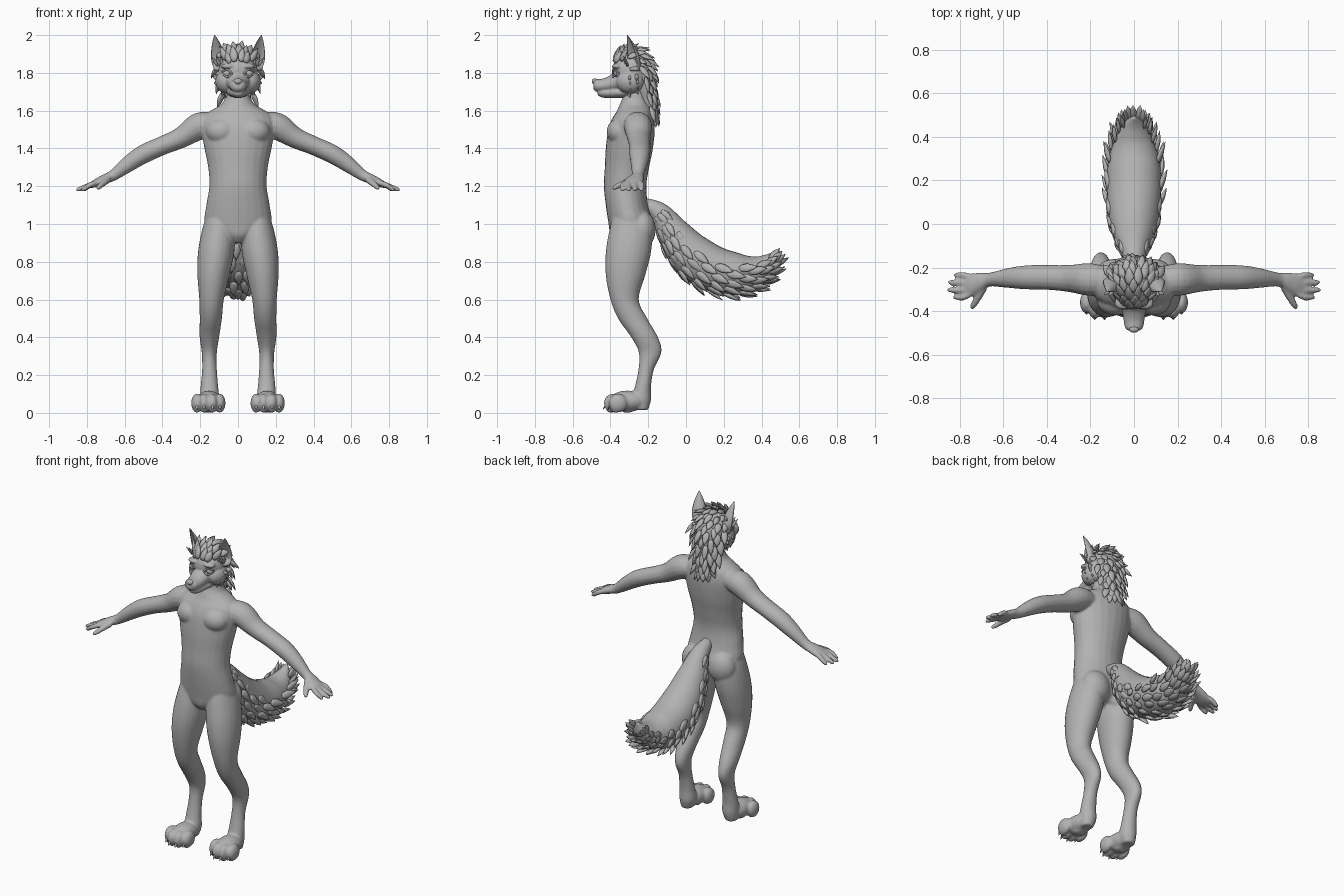
import bpy, bmesh, math, random
from mathutils import Vector, Matrix

random.seed(4)
if "Cube" in bpy.data.objects:
    bpy.data.objects.remove(bpy.data.objects["Cube"])

GREY = (0.45, 0.45, 0.45, 1)
fur = bpy.data.materials.new("fur grey")
fur.use_nodes = True
fur.diffuse_color = GREY
fur.node_tree.nodes["Principled BSDF"].inputs["Base Color"].default_value = GREY
X, Y, Z = Vector((1, 0, 0)), Vector((0, 1, 0)), Vector((0, 0, 1))


def refine(rows, steps=5):
    """Smooth interpolation through rows of numbers."""
    out = []
    for i in range(len(rows) - 1):
        p0, p1, p2, p3 = (Vector(rows[min(max(j, 0), len(rows) - 1)]) for j in range(i - 1, i + 3))
        for k in range(steps):
            t = k / steps
            out.append(p1 + (p2 - p0) * t / 2 + (p0 * 2 - p1 * 5 + p2 * 4 - p3) * t * t / 2
                       + (p1 * 3 - p0 - p2 * 3 + p3) * t ** 3 / 2)
    return out + [Vector(rows[-1])]


def skin(bm, rings):
    """Join rings of points into one closed surface."""
    loops = [[bm.verts.new(p) for p in ring] for ring in rings]
    n = len(loops[0])
    faces = [bm.faces.new((a[i], a[(i + 1) % n], b[(i + 1) % n], b[i]))
             for a, b in zip(loops, loops[1:]) for i in range(n)]
    faces += [bm.faces.new(loops[0]), bm.faces.new(loops[-1])]
    bmesh.ops.recalc_face_normals(bm, faces=faces)


def circle(n):
    return [(math.cos(math.tau * i / n), math.sin(math.tau * i / n)) for i in range(n)]


def stack(bm, rows, along_y=False):
    """Oval slices: level, then low and high limits on both other axes."""
    rings = []
    for h, u0, u1, v0, v1 in refine(rows):
        ring = []
        for c, s in circle(24):
            u, v = (u0 + u1 + (u1 - u0) * c) / 2, (v0 + v1 + (v1 - v0) * s) / 2
            ring.append((u, h, v) if along_y else (u, v, h))
        rings.append(ring)
    skin(bm, rings)


def frames(rows, side, steps=5):
    """Centre, tangent, side, other axis and two radii along a path."""
    pts = refine(rows, steps)
    out = []
    for i, p in enumerate(pts):
        t = (pts[min(i + 1, len(pts) - 1)] - pts[max(i - 1, 0)]).to_3d().normalized()
        out.append((p.to_3d(), t, side, t.cross(side).normalized(), p[3], p[4]))
    return out


def tube(bm, rows, side, n=16):
    skin(bm, [[c + s * a * cu + o * b * cv for cu, cv in circle(n)]
              for c, t, s, o, a, b in frames(rows, side)])


def ball(bm, centre, radii):
    m = Matrix.Translation(centre) @ Matrix.Diagonal((*radii, 1))
    bmesh.ops.create_uvsphere(bm, u_segments=20, v_segments=14, radius=1, matrix=m)


def tuft(bm, base, d, n, length, width, curl=0.1):
    """Pointed leaf-shaped lock of fur."""
    d = d.normalized()
    s = d.cross(n).normalized()
    n = s.cross(d)
    rings = []
    for t, w in ((0, .5), (.2, .9), (.45, 1), (.75, .6), (1, .03)):
        c = base + d * length * t + n * length * curl * t * t
        rings.append([c + s * width * w * u + n * width * w * v * .5 for u, v in circle(8)])
    skin(bm, rings)


def finish(name, bm, mirror=False, voxel=0, smooth=4):
    mesh = bpy.data.meshes.new(name)
    bm.to_mesh(mesh)
    bm.free()
    mesh.polygons.foreach_set("use_smooth", [True] * len(mesh.polygons))
    mesh.materials.append(fur)
    ob = bpy.data.objects.new(name, mesh)
    bpy.context.collection.objects.link(ob)
    if mirror:
        ob.modifiers.new("both sides", "MIRROR").use_mirror_merge = False
    if voxel:
        r = ob.modifiers.new("fuse", "REMESH")
        r.mode, r.voxel_size, r.use_smooth_shade = "VOXEL", voxel, True
        m = ob.modifiers.new("soften", "SMOOTH")
        m.factor, m.iterations = .5, smooth
    return ob


# Body: torso and neck
bm = bmesh.new()
torso = [(.9, .03, -.37, -.27), (.94, .1, -.4, -.2), (1, .175, -.41, -.175), (1.1, .168, -.425, -.2),
         (1.2, .152, -.435, -.21), (1.3, .158, -.43, -.195), (1.4, .178, -.425, -.175),
         (1.5, .195, -.412, -.165), (1.56, .19, -.39, -.17), (1.6, .145, -.365, -.18),
         (1.635, .088, -.35, -.195), (1.68, .068, -.335, -.2), (1.78, .065, -.33, -.2)]
stack(bm, [(z, -w, w, f, b) for z, w, f, b in torso])
ball(bm, (.085, -.35, 1.49), (.085, .07, .07))
ball(bm, (.09, -.235, .97), (.09, .075, .1))
# Leg
stack(bm, [(1.06, .04, .16, -.38, -.22), (.97, .015, .19, -.405, -.18), (.85, .02, .212, -.425, -.185),
           (.73, .045, .215, -.425, -.215), (.6, .075, .205, -.4, -.25), (.5, .085, .203, -.36, -.205),
           (.4, .1, .203, -.29, -.148), (.32, .112, .192, -.25, -.13), (.23, .112, .19, -.252, -.17),
           (.14, .105, .198, -.27, -.185), (.07, .1, .2, -.29, -.185), (.015, .12, .19, -.27, -.2)])
# Paw, toes and pads
ball(bm, (.155, -.31, .062), (.066, .1, .056))
for x, y in ((.096, -.36), (.135, -.385), (.18, -.385), (.218, -.36)):
    ball(bm, (x, y, .052), (.03, .05, .05))
    ball(bm, (x, y - .012, .016), (.016, .025, .016))
ball(bm, (.155, -.31, .018), (.04, .035, .018))
# Arm, palm, fingers and thumb
tube(bm, [(.1, -.26, 1.53, .06, .05), (.2, -.255, 1.52, .075, .072), (.3, -.25, 1.458, .062, .056),
          (.4, -.245, 1.415, .057, .05), (.5, -.245, 1.37, .055, .05), (.58, -.248, 1.318, .045, .043),
          (.66, -.255, 1.258, .032, .03), (.7, -.265, 1.24, .042, .026), (.75, -.28, 1.217, .054, .022),
          (.79, -.285, 1.2, .045, .012)], Y)
for y, x in ((-.235, .815), (-.268, .84), (-.303, .845), (-.336, .82)):
    tube(bm, [(.74, -.28 + (y + .285) * .7, 1.222, .014, .014), (.78, y, 1.208, .015, .015),
              (x, y, 1.183, .012, .012), (x + .012, y, 1.175, .004, .004)], Y, 10)
tube(bm, [(.69, -.29, 1.235, .022, .02), (.715, -.335, 1.215, .018, .018), (.738, -.375, 1.195, .014, .014),
          (.748, -.392, 1.188, .004, .004)], Z, 10)
finish("body", bm, True, .007, 5)

# Claws on the toes
bm = bmesh.new()
for x, y in ((.096, -.398), (.135, -.423), (.18, -.423), (.218, -.398)):
    tuft(bm, Vector((x, y, .045)), Vector((0, -.6, -1)), -Y, .035, .008, 0)
finish("toe_claws", bm, True)

# Head: skull, cheeks, brows, upper muzzle and jaw
bm = bmesh.new()
ball(bm, (0, -.285, 1.81), (.105, .107, .1))
ball(bm, (.06, -.295, 1.755), (.06, .075, .065))
ball(bm, (.05, -.362, 1.835), (.04, .03, .016))
stack(bm, [(-.3, -.085, .085, 1.7, 1.85), (-.36, -.066, .066, 1.7, 1.825), (-.4, -.054, .054, 1.7, 1.788),
           (-.44, -.048, .048, 1.698, 1.77), (-.475, -.041, .041, 1.7, 1.767),
           (-.49, -.025, .025, 1.715, 1.76)], True)
stack(bm, [(-.3, -.06, .06, 1.668, 1.73), (-.4, -.046, .046, 1.666, 1.725), (-.445, -.037, .037, 1.67, 1.72),
           (-.468, -.02, .02, 1.682, 1.71)], True)
finish("head", bm, True, .005, 3)

bm = bmesh.new()
ball(bm, (0, -.483, 1.755), (.022, .016, .016))
finish("nose", bm)
bm = bmesh.new()
ball(bm, (.058, -.362, 1.797), (.024, .021, .02))
finish("eyes", bm, True)
bm = bmesh.new()
for lift in (.021, -.019):
    tube(bm, [(.03, -.386, 1.793, .004, .005), (.057, -.386, 1.797 + lift, .004, .005),
              (.085, -.362, 1.802, .004, .005)], Y, 8)
finish("eyelids", bm, True)

# Ears: tapered shells with a hollow facing forward and outward
bm = bmesh.new()
side, face = Vector((.86, .5, 0)), Vector((.5, -.86, 0))
rings = []
for x, y, z, w in refine([(.088, -.28, 1.81, .04), (.1, -.283, 1.86, .047), (.109, -.29, 1.91, .039),
                          (.118, -.302, 1.965, .02), (.124, -.31, 2, .002)]):
    hollow = -.45 if z > 1.83 else .5
    rings.append([Vector((x, y, z)) + side * w * u + face * w * (v * hollow if v > 0 else v * .85)
                  for u, v in circle(24)])
skin(bm, rings)
for k in range(3):
    tuft(bm, Vector((.085 + .012 * k, -.315 + .004 * k, 1.835)), Vector((.1 + .2 * k, -.25, 1)), face, .06, .01)
finish("ears", bm, True)

# Cheek fur
bm = bmesh.new()
for k in range(5):
    a = math.radians(15 - 24 * k)
    out = Vector((math.cos(a), .3, math.sin(a)))
    tuft(bm, Vector((.082 - .008 * k, -.31, 1.765 - .013 * k)), out, -Y, .058, .018, -.05)
    tuft(bm, Vector((.085 - .01 * k, -.27, 1.77 - .013 * k)), out, -Y, .055, .02, -.05)
finish("cheek_fur", bm, True)

# Mane: a core behind the neck covered by overlapping locks
bm = bmesh.new()
stack(bm, [(1.9, -.05, .05, -.3, -.215), (1.82, -.085, .085, -.3, -.18), (1.74, -.08, .08, -.28, -.175),
           (1.66, -.062, .062, -.25, -.165), (1.59, -.04, .04, -.22, -.16), (1.55, -.01, .01, -.2, -.17)])
path = [(0, -.385, 1.862, .055, 0), (0, -.345, 1.91, .075, 0), (0, -.28, 1.922, .088, 0),
        (0, -.215, 1.885, .098, 0), (0, -.182, 1.82, .098, 0), (0, -.172, 1.74, .088, 0),
        (0, -.165, 1.66, .066, 0), (0, -.163, 1.59, .035, 0)]
for i, (c, t, s, o, w, _) in enumerate(frames(path, X, 2)):
    up = -o
    cols = (-1, -.5, 0, .5, 1) if i % 2 else (-.75, -.25, .25, .75)
    for k in cols:
        k += random.uniform(-.08, .08)
        out = (up + X * k).normalized()
        base = c + X * w * k - up * w * .45 * k * k
        d = t + out * random.uniform(.2, .45) + X * k * .25
        tuft(bm, base, d, out, random.uniform(.065, .095), random.uniform(.018, .024), -.08)
finish("mane", bm)

# Tail: smooth core with locks on the sides and underside
bm = bmesh.new()
tail = [(0, -.23, 1.11, .03, .03), (0, -.14, 1.06, .055, .055), (0, -.06, .945, .09, .09),
        (0, .03, .835, .115, .118), (0, .15, .762, .125, .12), (0, .28, .735, .12, .11),
        (0, .38, .755, .09, .08), (0, .45, .805, .05, .045), (0, .49, .865, .006, .006)]
tube(bm, tail, X, 28)
finish("tail", bm)
bm = bmesh.new()
for i, (c, t, s, o, a, b) in enumerate(frames(tail, X, 2)[2:-2]):
    for k in range(9):
        q = math.radians(-12 + 25.5 * k + (12 if i % 2 else 0) + random.uniform(-5, 5))
        if q > math.radians(195):
            continue
        out = s * math.cos(q) + o * math.sin(q)
        base = c + (s * a * math.cos(q) + o * b * math.sin(q)) * .95
        size = .6 + a * 3.2
        tuft(bm, base, t + out * random.uniform(.12, .32), out, .105 * size, .024 * size, random.uniform(-.1, .08))
finish("tail_fur", bm)
